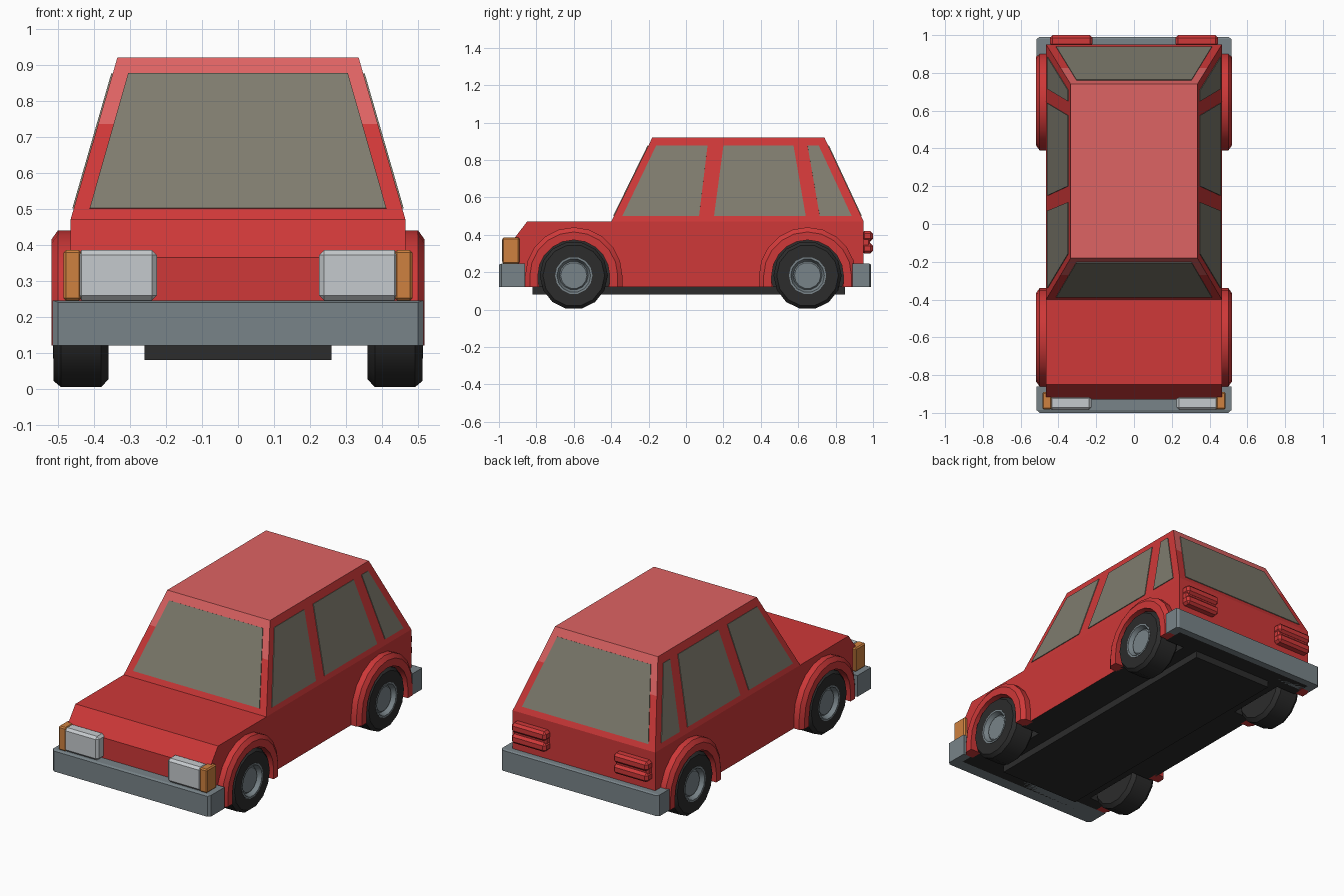
import bpy, bmesh, math
from mathutils import Vector

if "Cube" in bpy.data.objects:
    bpy.data.objects.remove(bpy.data.objects["Cube"])


def material(name, r, g, b):
    m = bpy.data.materials.new(name)
    m.use_nodes = True
    m.diffuse_color = (r, g, b, 1)
    m.node_tree.nodes["Principled BSDF"].inputs["Base Color"].default_value = (r, g, b, 1)
    return m


RED = material("red paint", 0.62, 0.04, 0.04)
PALE = material("pale red roof", 0.73, 0.125, 0.125)
GLASS = material("window glass", 0.21, 0.20, 0.155)
GREY = material("bumper grey", 0.19, 0.23, 0.25)
LAMP = material("headlight white", 0.56, 0.59, 0.61)
ORANGE = material("indicator orange", 0.62, 0.22, 0.05)
BLACK = material("tyre black", 0.025, 0.025, 0.025)


def finish(name, bm, *mats, smooth=False):
    bmesh.ops.remove_doubles(bm, verts=bm.verts, dist=0.0001)
    bmesh.ops.recalc_face_normals(bm, faces=bm.faces)
    mesh = bpy.data.meshes.new(name)
    bm.to_mesh(mesh)
    bm.free()
    for m in mats:
        mesh.materials.append(m)
    ob = bpy.data.objects.new(name, mesh)
    bpy.context.collection.objects.link(ob)
    if smooth:
        bpy.ops.object.select_all(action="DESELECT")
        ob.select_set(True)
        bpy.context.view_layer.objects.active = ob
        bpy.ops.object.shade_smooth_by_angle(angle=math.radians(32))
    return ob


def loft(name, rings, *mats, closed=False, smooth=False):
    """Skin matching rings of points, capping the first and last ring."""
    bm = bmesh.new()
    rows = [[bm.verts.new(p) for p in ring] for ring in rings]
    pairs = list(zip(rows, rows[1:]))
    if closed:
        pairs.append((rows[-1], rows[0]))
    else:
        bm.faces.new(rows[0])
        bm.faces.new(rows[-1])
    n = len(rows[0])
    for a, b in pairs:
        for i in range(n):
            j = (i + 1) % n
            bm.faces.new((a[i], a[j], b[j], b[i]))
    return finish(name, bm, *mats, smooth=smooth)


def box(name, lo, hi, mat, bevel=0.0):
    bm = bmesh.new()
    bmesh.ops.create_cube(bm, size=1)
    for v in bm.verts:
        v.co = [(a + b) / 2 + c * (b - a) for a, b, c in zip(lo, hi, v.co)]
    if bevel:
        bmesh.ops.bevel(bm, geom=bm.edges[:], offset=bevel, segments=1, affect="EDGES")
    return finish(name, bm, mat)


def turned(name, profile, side, y, mat, sides=14):
    """Turn (radius, x) points round an axle at y."""
    rings = []
    for r, x in profile:
        angles = [2 * math.pi * (i + 0.5) / sides for i in range(sides)]
        rings.append([(side * x, y + r * math.sin(a), AXLE + r * math.cos(a)) for a in angles])
    return loft(name, rings, mat, smooth=True)


AXLE = 0.182
SILL, WAIST, ROOF = 0.12, 0.47, 0.92
HALF, ROOF_HALF = 0.465, 0.335
WHEELS = {"front": -0.6, "rear": 0.65}
SIDES = {"left": 1, "right": -1}

# Lower body, extruded from its side profile
outline = [(-0.93, SILL), (-0.93, 0.365), (-0.85, WAIST), (0.95, WAIST), (0.95, SILL)]
body = loft("body", [[(x, y, z) for y, z in outline] for x in (-HALF, HALF)], RED, BLACK)

# Wheel wells cut into the body
for y in WHEELS.values():
    for s in SIDES.values():
        cutter = turned("well_cutter", [(0.195, 0.34), (0.195, 0.6)], s, y, RED, sides=24)
        cutter.hide_render = True
        mod = body.modifiers.new("well", "BOOLEAN")
        mod.operation, mod.object, mod.solver = "DIFFERENCE", cutter, "EXACT"
        bpy.context.view_layer.objects.active = body
        bpy.ops.object.modifier_apply(modifier=mod.name)
        bpy.data.objects.remove(cutter)
for f in body.data.polygons:
    c = f.center
    f.material_index = int(abs(c.x) < 0.45 and c.z < 0.4 and abs(c.y) < 0.92)
box("underbody", (-0.26, -0.82, 0.08), (0.26, 0.85, 0.13), BLACK)


# Cabin, split partway up so the end pillars can change colour
def slope(z, low, high):
    return low + (high - low) * (z - WAIST) / (ROOF - WAIST)


def side_x(z):
    return slope(z, HALF, ROOF_HALF)


def front_y(z):
    return slope(z, -0.4, -0.18)


def rear_y(z):
    return slope(z, 0.95, 0.74)


rings = []
for z in (WAIST, 0.735, ROOF):
    x, f, r = side_x(z), front_y(z), rear_y(z)
    rings.append([(-x, f, z), (x, f, z), (x, r, z), (-x, r, z)])
cabin = loft("cabin", rings, RED, PALE)
for f in cabin.data.polygons:
    f.material_index = int(f.center.z > 0.735 and abs(f.normal.x) < 0.5)


# Windows as thin plates on the sloping cabin faces
def pane(name, corners):
    pts = [Vector(p) for p in corners]
    n = (pts[1] - pts[0]).cross(pts[2] - pts[0]).normalized()
    if n.dot(sum(pts, Vector()) / 4 - Vector((0, 0.27, 0.69))) < 0:
        n = -n
    loft(name, [[p + n * d for p in pts] for d in (-0.003, 0.004)], GLASS)


LOW, HIGH = 0.5, 0.875
for name, edge in (("windscreen", front_y), ("rear_window", rear_y)):
    pane(name, [(-0.412, edge(LOW), LOW), (0.412, edge(LOW), LOW),
                (0.305, edge(HIGH), HIGH), (-0.305, edge(HIGH), HIGH)])
side_panes = {"front_door": (-0.34, 0.07, 0.115, -0.16),
              "rear_door": (0.15, 0.64, 0.575, 0.2),
              "quarter": (0.715, 0.885, 0.71, 0.65)}
for side, s in SIDES.items():
    for part, ys in side_panes.items():
        zs = (LOW, LOW, HIGH, HIGH)
        pane(f"{part}_window_{side}", [(s * side_x(z), y, z) for y, z in zip(ys, zs)])

# Wheels, hubs and flared arches
tyre = [(0.1, 0.36), (0.16, 0.36), (0.182, 0.38), (0.182, 0.492),
        (0.165, 0.512), (0.1, 0.512), (0.1, 0.47)]
hub = [(0.1, 0.365), (0.1, 0.514), (0.09, 0.514), (0.077, 0.488), (0.07, 0.495)]
flare = [(0.26, 0.45), (0.26, 0.5), (0.235, 0.518), (0.192, 0.518), (0.192, 0.45)]
for end, y in WHEELS.items():
    for side, s in SIDES.items():
        turned(f"{end}_tyre_{side}", tyre, s, y, BLACK)
        turned(f"{end}_hub_{side}", hub, s, y, GREY)
        rings = [[(s * x, y + r, SILL) for r, x in flare]]
        for i in range(11):
            a = math.pi * i / 10
            rings.append([(s * x, y + r * math.cos(a), 0.18 + r * math.sin(a)) for r, x in flare])
        rings.append([(s * x, y - r, SILL) for r, x in flare])
        loft(f"{end}_arch_{side}", rings, RED, smooth=True)


# Bumpers, with the outer face slightly narrower
def bumper(name, inner, outer):
    def ring(y, x, lo, hi):
        return [(-x, y, lo), (x, y, lo), (x, y, hi), (-x, y, hi)]
    mid = outer + (inner - outer) * 0.1
    loft(name, [ring(inner, 0.515, SILL, 0.245), ring(mid, 0.515, SILL, 0.245),
                ring(outer, 0.5, SILL, 0.24)], GREY)


bumper("front_bumper", -0.86, -1.0)
bumper("rear_bumper", 0.89, 0.99)


# Lamps, mirrored left and right
def lamp(name, s, x0, x1, y0, y1, z0, z1, mat, bevel):
    box(name, (min(s * x0, s * x1), y0, z0), (max(s * x0, s * x1), y1, z1), mat, bevel)


for side, s in SIDES.items():
    lamp(f"headlight_{side}", s, 0.225, 0.448, -0.985, -0.91, 0.245, 0.385, LAMP, 0.014)
    lamp(f"indicator_{side}", s, 0.435, 0.485, -0.982, -0.89, 0.245, 0.385, ORANGE, 0.007)
    lamp(f"tail_lamp_{side}", s, 0.225, 0.44, 0.94, 0.985, 0.305, 0.415, RED, 0.01)
    for part, z in (("lower", 0.3), ("upper", 0.365)):
        lamp(f"tail_lamp_{part}_rib_{side}", s, 0.22, 0.445, 0.94, 1.0, z, z + 0.055, RED, 0.014)
